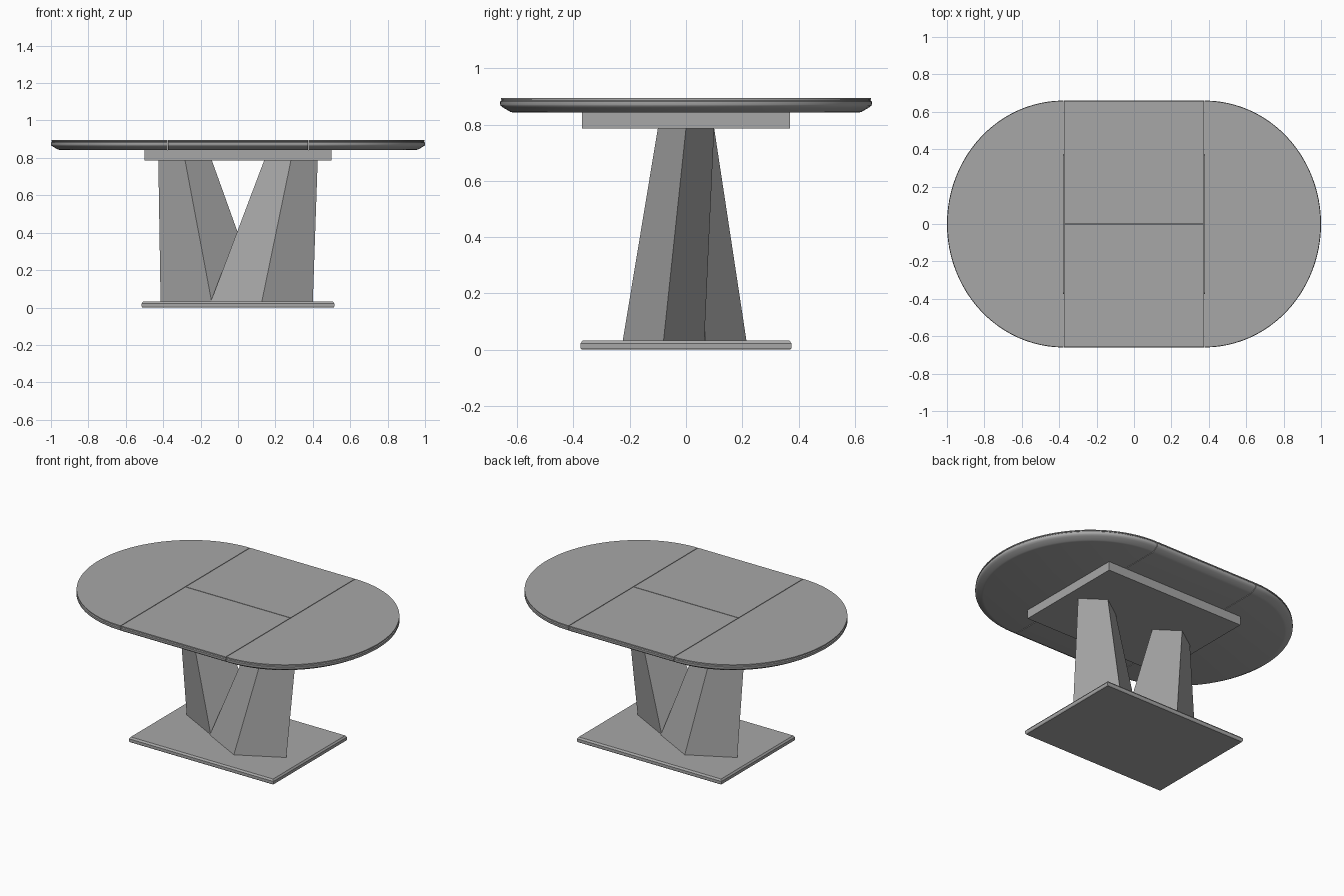
import bpy, bmesh, math

if "Cube" in bpy.data.objects:
    bpy.data.objects.remove(bpy.data.objects["Cube"])

grey = bpy.data.materials.new("mid_grey")
grey.diffuse_color = (0.39, 0.39, 0.39, 1)
grey.use_nodes = True
grey.node_tree.nodes["Principled BSDF"].inputs["Base Color"].default_value = grey.diffuse_color


def loft(name, rings, smooth=False):
    """Skin a stack of closed rings and cap both ends."""
    bm = bmesh.new()
    loops = [[bm.verts.new(p) for p in ring] for ring in rings]
    n = len(loops[0])
    for a, b in zip(loops, loops[1:]):
        for i in range(n):
            j = (i + 1) % n
            bm.faces.new((a[i], a[j], b[j], b[i]))
    bm.faces.new(loops[0][::-1])
    bm.faces.new(loops[-1])
    bmesh.ops.recalc_face_normals(bm, faces=bm.faces)
    me = bpy.data.meshes.new(name)
    bm.to_mesh(me)
    bm.free()
    me.materials.append(grey)
    ob = bpy.data.objects.new(name, me)
    bpy.context.collection.objects.link(ob)
    if smooth:
        bpy.ops.object.select_all(action='DESELECT')
        ob.select_set(True)
        bpy.context.view_layer.objects.active = ob
        bpy.ops.object.shade_smooth_by_angle(angle=math.radians(35))
    return ob


def rect(x, y, z):
    return [(-x, -y, z), (x, -y, z), (x, y, z), (-x, y, z)]


# Table edge profile: (inset from outline, height)
EDGE = [(0.048, 0.842), (0.036, 0.845), (0.012, 0.859), (0.002, 0.866),
        (0.0, 0.871), (0.0, 0.882), (0.005, 0.886), (0.005, 0.888),
        (0.002, 0.889), (0.002, 0.895)]
SEAM, GAP, HALF_Y, STEPS = 0.375, 0.002, 0.66, 48

for s, side in ((-1, "left"), (1, "right")):
    # Rounded end leaf
    rings = []
    for inset, z in EDGE:
        ring = []
        for k in range(STEPS + 1):
            t = math.pi * (k / STEPS - 0.5)
            ring.append((s * (SEAM + GAP + (1 - SEAM - GAP - inset) * math.cos(t)),
                         (HALF_Y - inset) * math.sin(t), z))
        rings.append(ring)
    loft(side + "_end_leaf", rings, True)

    # Straight centre leaf, front or back
    w = SEAM - GAP
    rings = [[(-w, s * GAP, z), (w, s * GAP, z),
              (w, s * (HALF_Y - i), z), (-w, s * (HALF_Y - i), z)] for i, z in EDGE]
    loft(("front" if s < 0 else "back") + "_centre_leaf", rings, True)

    # Leaning diamond leg; the second one is the first turned half a circle
    def diamond(cx, cy, rx, ry, z):
        return [(s * (cx + dx * rx), s * (cy + dy * ry), z)
                for dx, dy in ((-1, 0), (0, -1), (1, 0), (0, 1))]
    leg = loft(side + "_leg", [diamond(0.134, -0.075, 0.273, 0.145, 0.03),
                               diamond(0.283, 0.0, 0.143, 0.10, 0.787)])
    # the foot pattern sits a touch off centre
    for v in leg.data.vertices:
        if v.co.z < 0.1:
            v.co.x -= 0.007
            v.co.y -= 0.005

# Plate under the top
loft("support_plate", [rect(0.5, 0.37, 0.785), rect(0.5, 0.37, 0.842)])

# Floor plate with softened edges
loft("floor_plate", [rect(0.515 - i, 0.375 - i, z) for i, z in
                     ((0.004, 0.0), (0.0, 0.006), (0.0, 0.022), (0.006, 0.03), (0.008, 0.033))])
